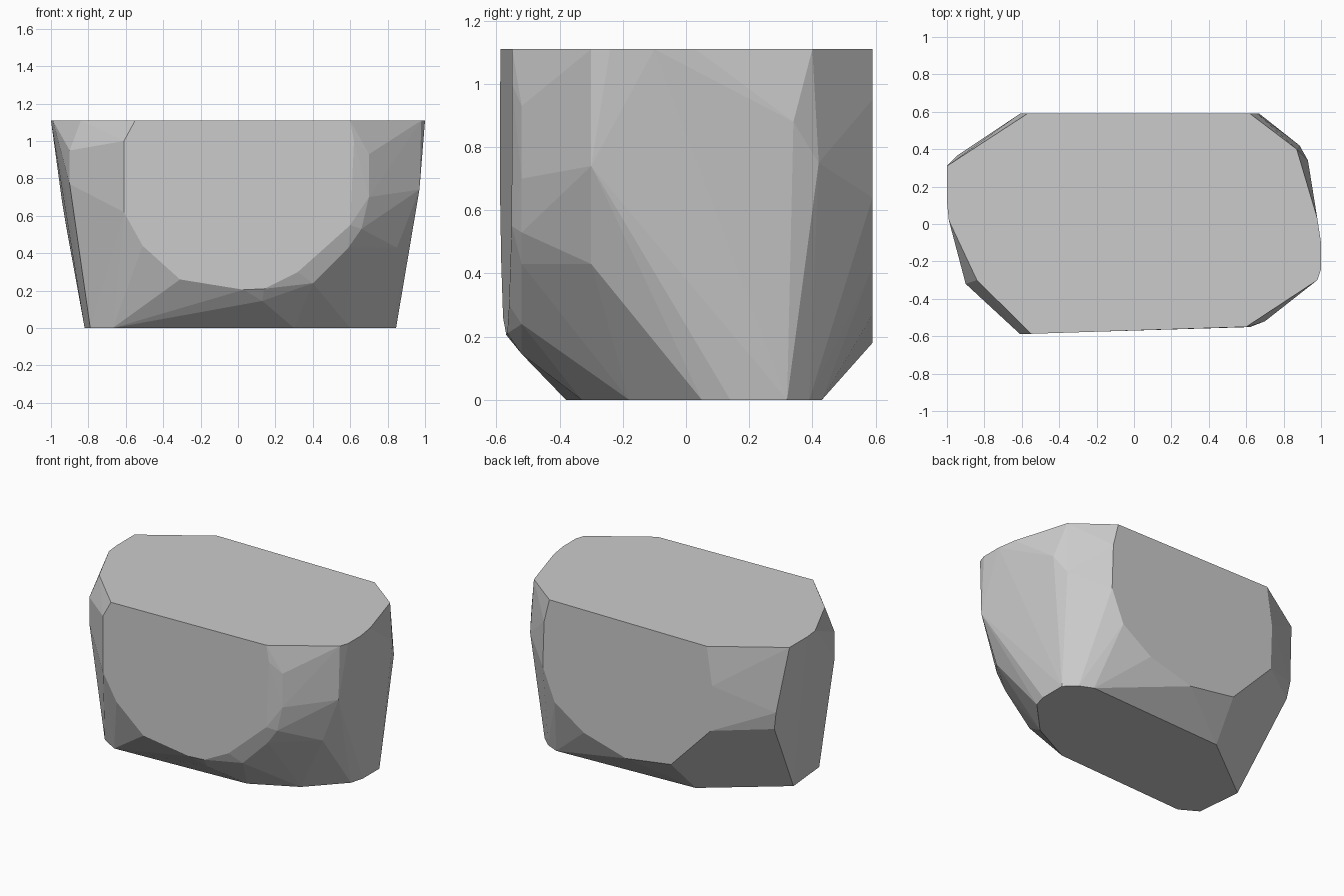
import bpy, bmesh, math

if "Cube" in bpy.data.objects:
    bpy.data.objects.remove(bpy.data.objects["Cube"])

H = 1.11
# Flat top outline (x, y)
top = [(-1, .31), (-.57, .59), (.62, .59), (.87, .4), (.98, .03), (1, -.1), (1, -.24),
       (.98, -.3), (.6, -.55), (-.55, -.587), (-.84, -.3), (-.99, .02), (-1, .12)]
# Flat underside outline (x, y)
base = [(.68, .43), (.77, .39), (.845, .32), (.845, .14), (.82, .05), (.6, -.18),
        (.3, -.33), (-.67, -.38), (-.79, -.31), (-.82, .01), (-.34, .38)]
# Rounded flat on the back (x, z) at y = .59
back = [(.66, .95), (.67, .64), (.58, .42), (.36, .27), (.04, .18), (-.3, .23),
        (-.6, .54), (-.61, .85)]
# Rounded flat on the slightly turned front (x, z)
front = [(-.61, 1.0), (-.61, .62), (-.51, .44), (-.31, .26), (.03, .205), (.14, .21),
         (.32, .3), (.6, .55), (.62, 1.0)]
# Chipped corners between the flats (x, y, z)
chips = [(.7, -.52, .93), (.7, -.52, .7), (.66, -.52, .53), (.59, -.52, .43),
         (.4, -.52, .24), (.13, -.52, .145), (.97, -.3, .74), (.85, -.3, .43),
         (.4, -.3, .06), (-.9, -.32, .95), (-.9, -.32, .77),
         (.93, .34, .88), (.885, .42, .75), (-.94, .37, .67), (-.92, .36, .55)]

points = [(x, y, H) for x, y in top] + [(x, y, 0) for x, y in base]
points += [(x, .59, z) for x, z in back]
points += [(x, -.588 + .03 * (x + .61), z) for x, z in front] + chips

# Wrap the flats and corners into one faceted stone
bm = bmesh.new()
for p in points:
    bm.verts.new(p)
hull = bmesh.ops.convex_hull(bm, input=bm.verts[:])
spare = set(hull["geom_interior"] + hull["geom_unused"])
bmesh.ops.delete(bm, geom=[v for v in spare if isinstance(v, bmesh.types.BMVert)], context='VERTS')
bmesh.ops.dissolve_limit(bm, angle_limit=math.radians(1), verts=bm.verts[:], edges=bm.edges[:])
bmesh.ops.recalc_face_normals(bm, faces=bm.faces[:])
mesh = bpy.data.meshes.new("stone_block")
bm.to_mesh(mesh)
bm.free()
bpy.context.collection.objects.link(bpy.data.objects.new("stone_block", mesh))
